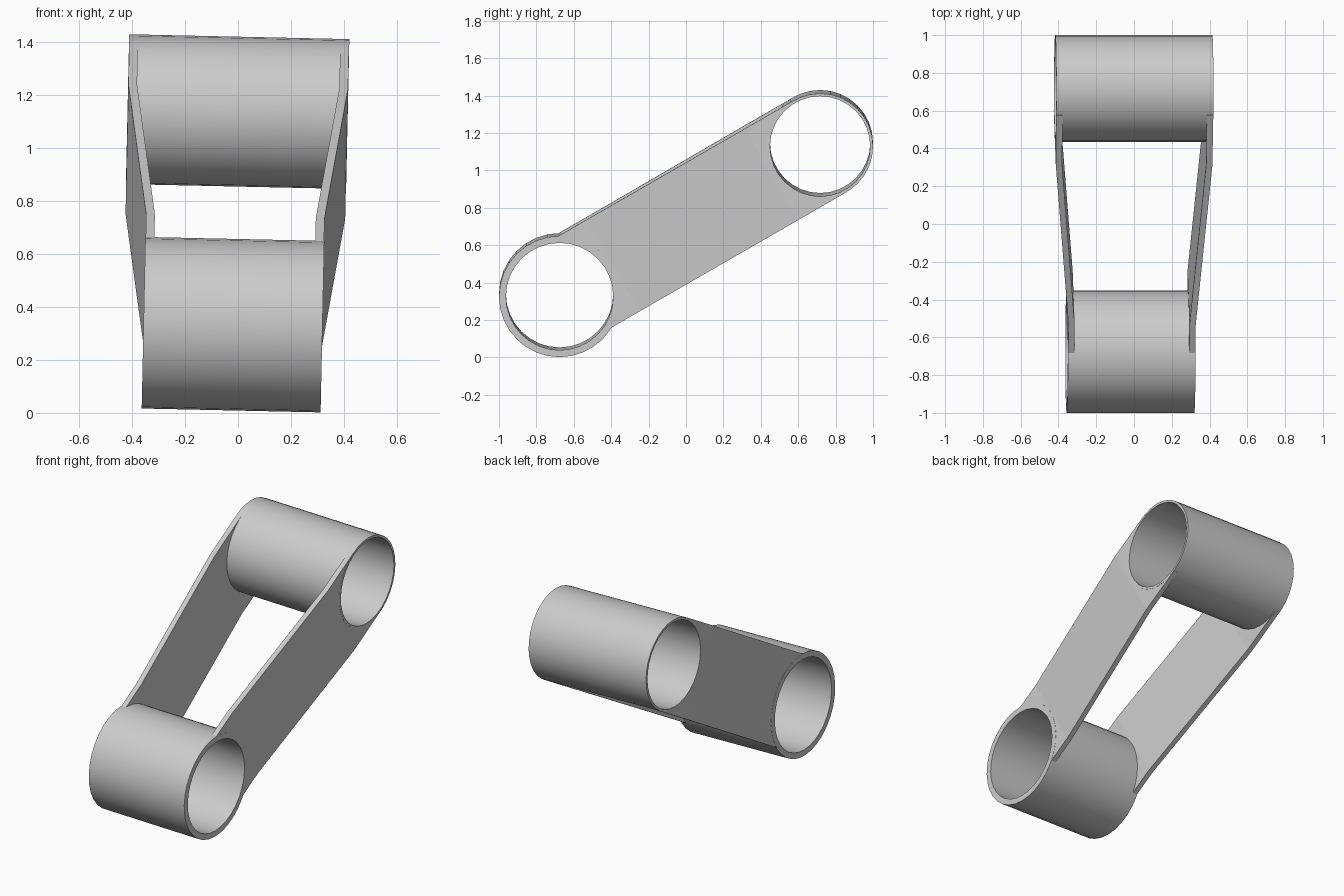
import bpy, bmesh, math
from mathutils import Matrix, Vector

cube = bpy.data.objects.get("Cube")
if cube:
    bpy.data.objects.remove(cube, do_unlink=True)

# One plain grey
grey = bpy.data.materials.new("grey")
grey.use_nodes = True
colour = (0.6, 0.6, 0.6, 1)
grey.diffuse_color = colour
grey.node_tree.nodes["Principled BSDF"].inputs["Base Color"].default_value = colour

LOW = Vector((0, -0.676, 0.333))
HIGH = Vector((0, 0.717, 1.138))
ALONG = (HIGH - LOW).normalized()
ACROSS = Vector((0, -ALONG.z, ALONG.y))
PIVOT = Vector((0, 0, 1.2))
TILT = Matrix.Translation(PIVOT) @ Matrix.Rotation(math.radians(1.25), 4, 'Y') @ Matrix.Translation(-PIVOT)
SIDES = 32


def finish(name, bm):
    bmesh.ops.recalc_face_normals(bm, faces=bm.faces)
    bm.transform(TILT)
    mesh = bpy.data.meshes.new(name)
    bm.to_mesh(mesh)
    bm.free()
    mesh.materials.append(grey)
    obj = bpy.data.objects.new(name, mesh)
    bpy.context.collection.objects.link(obj)
    return obj


def sleeve(name, centre, outer, inner, half):
    """Open tube lying along x."""
    bm = bmesh.new()
    loops = []
    for radius, x in ((outer, -half), (outer, half), (inner, half), (inner, -half)):
        loops.append([bm.verts.new(centre + Vector((x, radius * math.cos(a), radius * math.sin(a))))
                      for a in (math.tau * i / SIDES for i in range(SIDES))])
    for k in range(4):
        a, b = loops[k], loops[(k + 1) % 4]
        for i in range(SIDES):
            j = (i + 1) % SIDES
            bm.faces.new((a[i], a[j], b[j], b[i]))
    return finish(name, bm)


def bore(name, centre, radius):
    """Hidden cutter for the hole through a sleeve."""
    bm = bmesh.new()
    bmesh.ops.create_cone(bm, cap_ends=True, segments=SIDES, radius1=radius, radius2=radius, depth=2,
                          matrix=Matrix.Translation(centre) @ Matrix.Rotation(math.pi / 2, 4, 'Y'))
    obj = finish(name, bm)
    obj.hide_render = True
    obj.hide_viewport = True
    return obj


def side_plate(name, side, cutters):
    """Flat strap, bent where it meets the end of each sleeve."""
    span = (HIGH - LOW).length
    width, thick = 0.283, 0.033
    stations = ((0, 0.337), (0.33, 0.337), (span - 0.3, 0.415), (span, 0.415))
    bm = bmesh.new()
    rings = []
    for t, x in stations:
        rings.append([bm.verts.new(LOW + ALONG * t + ACROSS * w + Vector((side * px, 0, 0)))
                      for px, w in ((x, -width), (x, width), (x - thick, width), (x - thick, -width))])
    for a, b in zip(rings, rings[1:]):
        for i in range(4):
            j = (i + 1) % 4
            bm.faces.new((a[i], a[j], b[j], b[i]))
    bm.faces.new(rings[0])
    bm.faces.new(rings[-1])
    obj = finish(name, bm)
    for cutter in cutters:
        mod = obj.modifiers.new("bore", 'BOOLEAN')
        mod.operation = 'DIFFERENCE'
        mod.solver = 'EXACT'
        mod.object = cutter
    return obj


# Sleeves at both ends
parts = [sleeve("lower_sleeve", LOW, 0.324, 0.287, 0.338),
         sleeve("upper_sleeve", HIGH, 0.283, 0.268, 0.416)]

# Straps joining them
cutters = [bore("lower_bore_cutter", LOW, 0.288), bore("upper_bore_cutter", HIGH, 0.269)]
for label, side in (("left", 1), ("right", -1)):
    parts.append(side_plate(label + "_side_plate", side, cutters))

# Smooth round walls, crisp rims
bpy.ops.object.select_all(action='DESELECT')
for obj in parts[:2]:
    obj.select_set(True)
bpy.context.view_layer.objects.active = parts[0]
bpy.ops.object.shade_smooth_by_angle(angle=math.radians(30))
